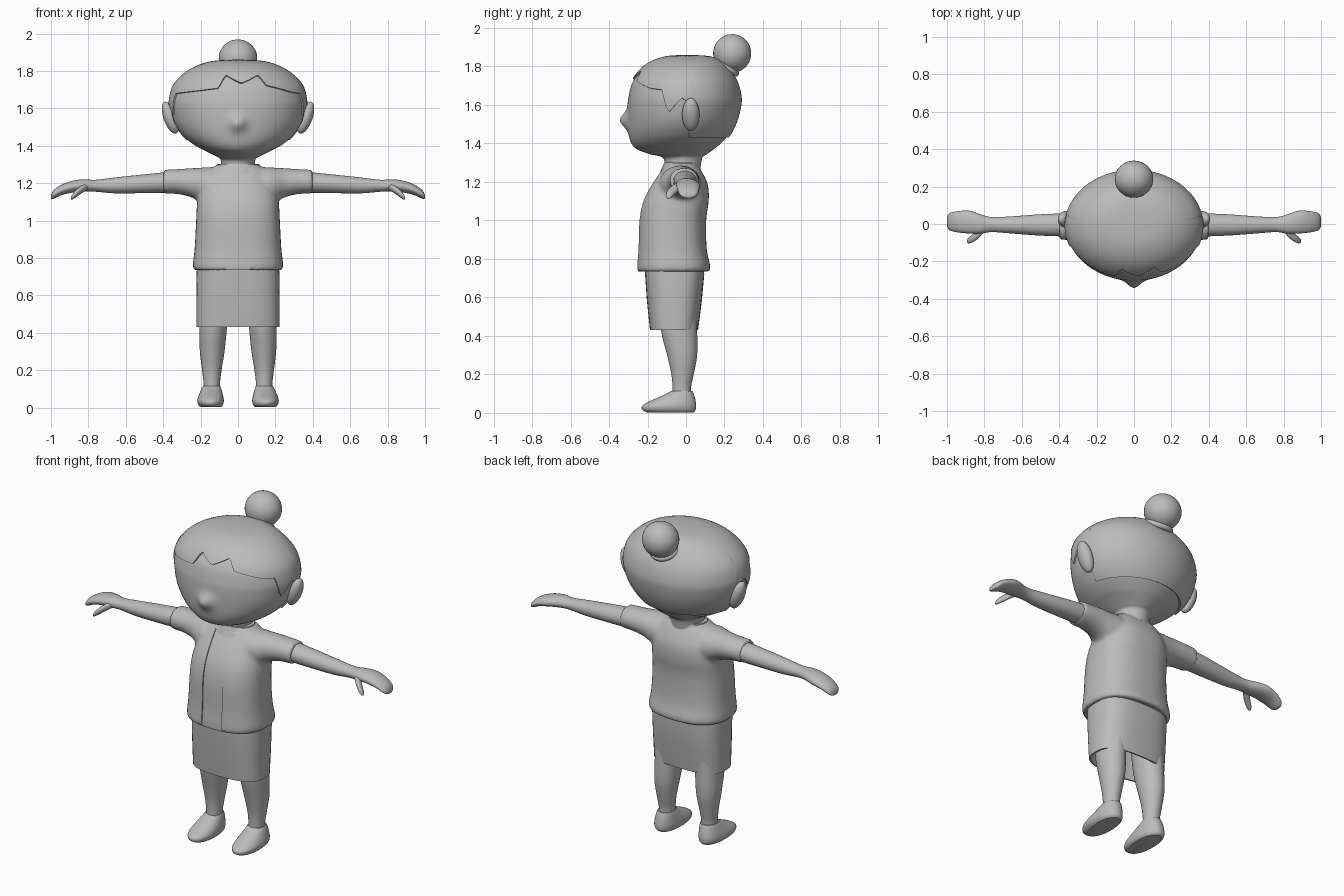
import bpy
import bmesh
from math import sin, cos, pi, radians, exp
from mathutils import Vector, Matrix

if "Cube" in bpy.data.objects:
    bpy.data.objects.remove(bpy.data.objects["Cube"])

clay = bpy.data.materials.new("clay grey")
clay.use_nodes = True
GREY = (0.5, 0.5, 0.5, 1)
clay.diffuse_color = GREY
clay.node_tree.nodes["Principled BSDF"].inputs["Base Color"].default_value = GREY


def finish(name, bm, angle=40):
    """Turn a bmesh into a smooth shaded object."""
    bmesh.ops.recalc_face_normals(bm, faces=bm.faces)
    mesh = bpy.data.meshes.new(name)
    bm.to_mesh(mesh)
    bm.free()
    mesh.materials.append(clay)
    obj = bpy.data.objects.new(name, mesh)
    bpy.context.collection.objects.link(obj)
    shade(obj, angle)
    return obj


def shade(obj, angle=40):
    bpy.ops.object.select_all(action="DESELECT")
    obj.select_set(True)
    bpy.context.view_layer.objects.active = obj
    bpy.ops.object.shade_smooth_by_angle(angle=radians(angle))


def spline(rows, steps):
    """Catmull-Rom interpolation through rows of numbers."""
    rows = [Vector(r) for r in rows]
    out = []
    for i in range(len(rows) - 1):
        p0, p1 = rows[max(i - 1, 0)], rows[i]
        p2, p3 = rows[i + 1], rows[min(i + 2, len(rows) - 1)]
        for k in range(steps):
            t = k / steps
            out.append(p1 + (p2 - p0) * (t / 2)
                       + (p0 * 2 - p1 * 5 + p2 * 4 - p3) * (t * t / 2)
                       + (p1 * 3 - p0 - p2 * 3 + p3) * (t ** 3 / 2))
    return out + [rows[-1]]


def skin(bm, rings, caps=True):
    """Join rings of points with quads."""
    loops = [[bm.verts.new(p) for p in ring] for ring in rings]
    n = len(loops[0])
    for a, b in zip(loops, loops[1:]):
        for i in range(n):
            j = (i + 1) % n
            bm.faces.new((a[i], a[j], b[j], b[i]))
    if caps:
        bm.faces.new(loops[0])
        bm.faces.new(loops[-1])


def power(v, p):
    return (abs(v) ** (2 / p)) * (1 if v >= 0 else -1)


def loft(bm, rows, p=2, steps=4, n=40, side=1, along_x=False):
    """Rows along z: z, cx, front, back, rx.  Rows along x: x, cy, cz, ry, rz."""
    rings = []
    for row in spline(rows, steps):
        ring = []
        for k in range(n):
            c, s = power(cos(2 * pi * k / n), p), power(sin(2 * pi * k / n), p)
            if along_x:
                x, cy, cz, ry, rz = row
                ring.append((side * x, cy + ry * c, cz + rz * s))
            else:
                z, cx, front, back, rx = row
                ring.append((side * (cx + rx * c), (front + back) / 2 + (back - front) / 2 * s, z))
        rings.append(ring)
    skin(bm, rings)


def part(name, rows, **options):
    bm = bmesh.new()
    loft(bm, rows, **options)
    return finish(name, bm)


# Head: rows of height, front, back, half width
HEAD = spline([
    (1.27, -.11, .075, .09), (1.325, -.12, .085, .093), (1.345, -.19, .11, .12),
    (1.37, -.255, .145, .17), (1.4, -.283, .18, .228), (1.45, -.298, .225, .29),
    (1.52, -.303, .26, .338), (1.6, -.303, .28, .36), (1.65, -.297, .28, .361),
    (1.72, -.277, .26, .34), (1.78, -.232, .22, .283), (1.82, -.175, .18, .215),
    (1.845, -.1, .12, .13), (1.852, -.01, .02, .015)], 6)


def head_point(row, angle, grow=0):
    z, front, back, rx = row
    x = (rx + grow) * sin(angle)
    y = (front + back) / 2 - ((back - front) / 2 + grow) * cos(angle)
    if y < 0 and not grow:  # nose bump
        y -= .04 * exp(-(x * x + (z - 1.52) ** 2) / .0017)
    return (x, y, z + grow * (z - 1.6) * 4)


bm = bmesh.new()
skin(bm, [[head_point(r, 2 * pi * k / 96) for k in range(96)] for r in HEAD])
finish("head", bm, 60)

# Hair cap: hairline heights by angle away from the front
SIDE = [(66, 1.677), (72, 1.59), (76, 1.565), (83, 1.61), (88, 1.635), (98, 1.6), (101, 1.437), (180, 1.437)]
FRINGE = [(-39, 1.69), (-17, 1.705), (-13, 1.775), (3, 1.73), (21, 1.775), (26, 1.72), (52, 1.685)]
HAIRLINE = [(-a, z) for a, z in reversed(SIDE)] + FRINGE + SIDE


def hairline(degrees):
    for (a, za), (b, zb) in zip(HAIRLINE, HAIRLINE[1:]):
        if a <= degrees <= b:
            return za + (zb - za) * (degrees - a) / (b - a)


def head_index(z):
    for i, (a, b) in enumerate(zip(HEAD, HEAD[1:])):
        if a[0] <= z <= b[0]:
            return i + (z - a[0]) / (b[0] - a[0])


def head_row(u):
    i = min(int(u), len(HEAD) - 2)
    return HEAD[i].lerp(HEAD[i + 1], u - i)


bm = bmesh.new()
ROWS, COUNT = 24, 180
rings = [[] for _ in range(ROWS + 2)]
for k in range(COUNT):
    degrees = -180 + 360 * k / COUNT
    start = head_index(hairline(degrees))
    rings[0].append(head_point(head_row(start), radians(degrees), -.012))
    for j in range(ROWS + 1):
        u = start + (len(HEAD) - 1 - start) * j / ROWS
        rings[j + 1].append(head_point(head_row(u), radians(degrees), .008))
skin(bm, rings, caps=False)
bm.verts.ensure_lookup_table()
bm.faces.new(bm.verts[-COUNT:])
finish("hair_cap", bm)


def ball(name, place, size, tilt=(0, "X")):
    bm = bmesh.new()
    matrix = Matrix.Translation(place) @ Matrix.Rotation(radians(tilt[0]), 4, tilt[1])
    bmesh.ops.create_uvsphere(bm, u_segments=32, v_segments=20, radius=1,
                              matrix=matrix @ Matrix.Diagonal((*size, 1)))
    return finish(name, bm)


# Bun and its band
ball("hair_bun", (0, .24, 1.868), (.103, .099, .1))
bpy.ops.mesh.primitive_torus_add(major_radius=.07, minor_radius=.016, major_segments=40, minor_segments=12,
                                 location=(0, .2, 1.798), rotation=(radians(-30), 0, 0))
band = bpy.context.object
band.name = "bun_band"
band.data.materials.append(clay)
shade(band)

# Jacket: torso and sleeves fused, then opened at the front
TORSO = [(.735, 0, -.255, .12, .235), (.76, 0, -.257, .127, .242), (.85, 0, -.25, .108, .232),
         (1, 0, -.245, .105, .224), (1.1, 0, -.225, .118, .218), (1.18, 0, -.185, .115, .2),
         (1.24, 0, -.145, .09, .17), (1.28, 0, -.115, .065, .14), (1.3, 0, -.1, .05, .11)]
SLEEVE = [(.05, -.03, 1.17, .11, .09), (.15, -.03, 1.185, .11, .1), (.2, -.025, 1.19, .1, .092),
          (.25, -.015, 1.202, .085, .078), (.32, -.01, 1.208, .078, .067), (.398, -.01, 1.208, .075, .064)]
bm = bmesh.new()
loft(bm, TORSO, p=2.5)
for side in (1, -1):
    loft(bm, SLEEVE, side=side, along_x=True)
jacket = finish("jacket", bm)

bm = bmesh.new()
bmesh.ops.create_cube(bm, size=1, matrix=Matrix.Translation((0, -.3, .95)) @ Matrix.Diagonal((.13, .4, .64, 1)))
cutter = finish("opening_cutter", bm)
cutter.hide_render = True

remesh = jacket.modifiers.new("fuse", "REMESH")
remesh.mode, remesh.voxel_size = "VOXEL", .011
smooth = jacket.modifiers.new("soften", "SMOOTH")
smooth.factor, smooth.iterations = .5, 6
opening = jacket.modifiers.new("opening", "BOOLEAN")
opening.operation, opening.object = "DIFFERENCE", cutter
graph = bpy.context.evaluated_depsgraph_get()
jacket_mesh = bpy.data.meshes.new_from_object(jacket.evaluated_get(graph))
jacket.modifiers.clear()
jacket.data = jacket_mesh
bpy.data.objects.remove(cutter)
shade(jacket, 45)

# Shirt showing through the opening, and collar
part("shirt", [(z, cx, f + .007, b - .012, rx - .01) for z, cx, f, b, rx in TORSO], p=2.5)
part("collar", [(1.25, 0, -.135, .08, .135), (1.302, 0, -.112, .065, .112),
                (1.302, 0, -.102, .055, .102), (1.28, 0, -.095, .05, .095)], steps=1)

# Skirt, hollow from below
part("skirt", [(.8, 0, -.215, .09, .212), (.72, 0, -.213, .095, .222), (.58, 0, -.203, .082, .222),
               (.43, 0, -.187, .063, .222), (.43, 0, -.179, .055, .214), (.62, 0, -.18, .06, .205)], p=2.8, steps=1)

# Limbs, mirrored
for side, label in ((1, "left"), (-1, "right")):
    ball(label + "_ear", (side * .362, .025, 1.55), (.036, .045, .09), (side * 20, "Y"))
    part(label + "_arm", [(.36, -.005, 1.205, .062, .056), (.5, -.005, 1.197, .057, .05),
                          (.65, -.005, 1.188, .046, .043), (.76, -.003, 1.186, .04, .032),
                          (.82, 0, 1.187, .052, .033), (.88, .01, 1.182, .061, .032),
                          (.94, .012, 1.165, .057, .028), (.985, .012, 1.14, .046, .023),
                          (.999, .012, 1.127, .026, .01)], side=side, along_x=True)
    part(label + "_thumb", [(.8, -.025, 1.182, .015, .015), (.83, -.05, 1.17, .025, .02),
                            (.865, -.078, 1.145, .021, .02), (.885, -.088, 1.127, .015, .014),
                            (.894, -.092, 1.118, .004, .004)], side=side, along_x=True, n=20)
    part(label + "_leg", [(.62, .125, -.145, .055, .08), (.43, .133, -.13, .058, .074),
                          (.3, .138, -.098, .058, .066), (.2, .14, -.076, .04, .052),
                          (.13, .14, -.07, .026, .044), (.07, .14, -.07, .03, .044)], side=side)
    part(label + "_shoe", [(.003, .145, -.205, .04, .055), (.015, .146, -.226, .05, .066),
                           (.035, .147, -.228, .053, .071), (.055, .146, -.2, .051, .068),
                           (.08, .144, -.145, .046, .06), (.105, .142, -.092, .038, .051),
                           (.115, .141, -.076, .033, .046)], p=2.2, side=side)
